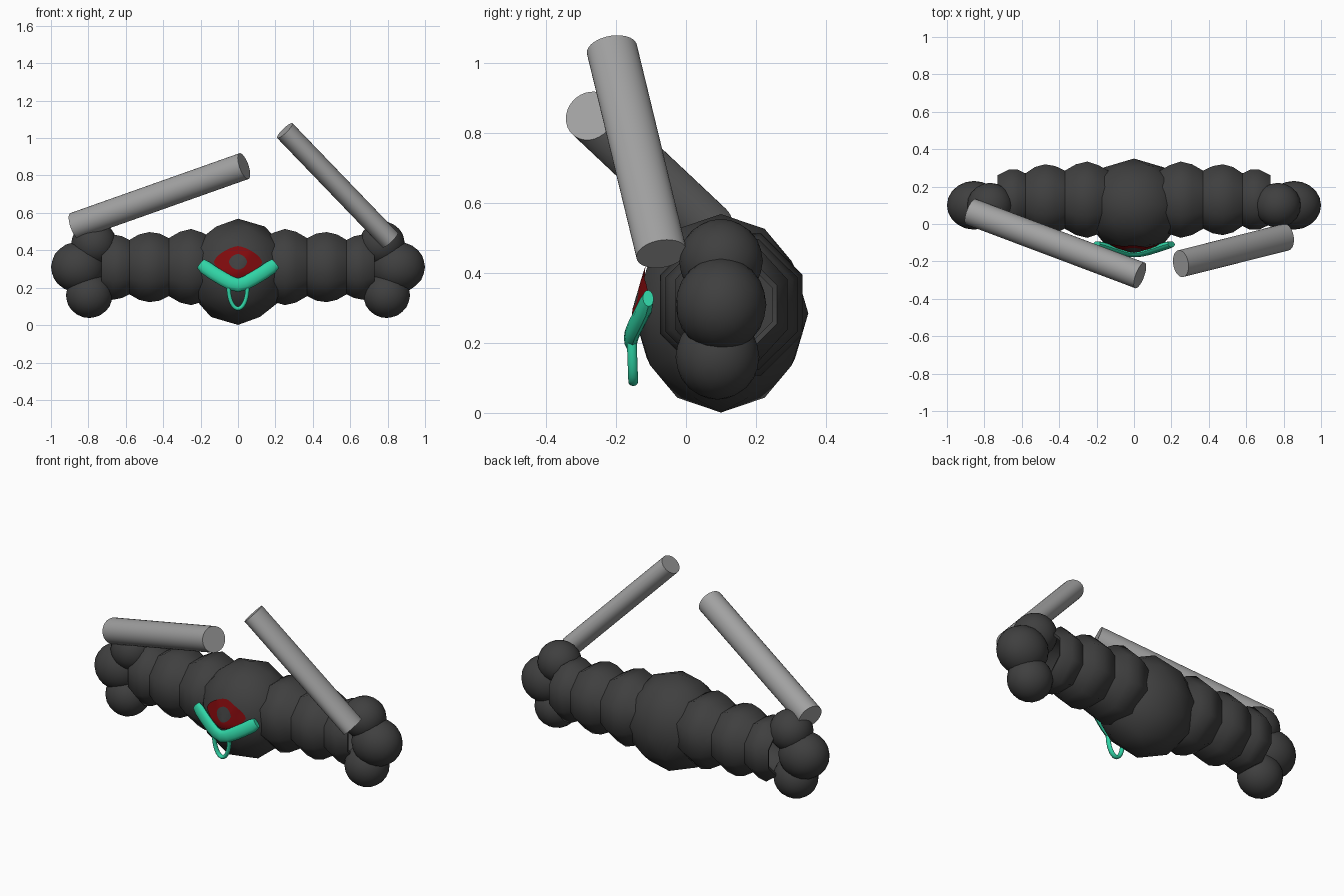
import bpy, bmesh, math
from mathutils import Vector, Matrix
from mathutils.bvhtree import BVHTree

if "Cube" in bpy.data.objects:
    bpy.data.objects.remove(bpy.data.objects["Cube"])


def material(name, rgb):
    m = bpy.data.materials.new(name)
    m.diffuse_color = (*rgb, 1)
    m.use_nodes = True
    m.node_tree.nodes["Principled BSDF"].inputs["Base Color"].default_value = m.diffuse_color
    return m


DARK = material("charcoal", (0.05, 0.05, 0.05))
GREY = material("light grey", (0.36, 0.36, 0.36))
RED = material("deep red", (0.22, 0.003, 0.004))
GREEN = material("mint green", (0.03, 0.66, 0.38))


def finish(name, bm, mats, angle=50):
    bmesh.ops.recalc_face_normals(bm, faces=bm.faces)
    me = bpy.data.meshes.new(name)
    bm.to_mesh(me)
    bm.free()
    for m in mats:
        me.materials.append(m)
    ob = bpy.data.objects.new(name, me)
    bpy.context.collection.objects.link(ob)
    bpy.ops.object.select_all(action='DESELECT')
    ob.select_set(True)
    bpy.context.view_layer.objects.active = ob
    bpy.ops.object.shade_smooth_by_angle(angle=math.radians(angle))
    return ob


def ball(center, radii, subdiv):
    bm = bmesh.new()
    mat = Matrix.Translation(center) @ Matrix.Diagonal((*radii, 1))
    bmesh.ops.create_icosphere(bm, subdivisions=subdiv, radius=1, matrix=mat)
    return bm


def loft(rings, cap_start=True, cap_end=True):
    """Skin a list of closed point rings."""
    bm = bmesh.new()
    vs = [[bm.verts.new(p) for p in r] for r in rings]
    n = len(vs[0])
    for a, b in zip(vs, vs[1:]):
        for i in range(n):
            j = (i + 1) % n
            bm.faces.new((a[i], a[j], b[j], b[i]))
    if cap_start:
        bm.faces.new(vs[0])
    if cap_end:
        bm.faces.new(vs[-1])
    return bm


def ellipse_ring(c, u, v, n, offset=0.0):
    c, u, v = Vector(c), Vector(u), Vector(v)
    angles = [2 * math.pi * (i + offset) / n for i in range(n)]
    return [c + u * math.cos(a) + v * math.sin(a) for a in angles]


# Central body
body_bm = ball((0, 0.1, 0.285), (0.275, 0.25, 0.284), 2)
body_tree = BVHTree.FromBMesh(body_bm)
finish("body", body_bm, [DARK])

# Bulging hollow arms: x, half depth, half height; the last rows fold inside
ARM = [(0.12, 0.15, 0.15), (0.19, 0.19, 0.19), (0.25, 0.21, 0.21),
       (0.31, 0.195, 0.195), (0.37, 0.16, 0.16), (0.42, 0.185, 0.185),
       (0.475, 0.195, 0.193), (0.53, 0.18, 0.18), (0.58, 0.145, 0.15),
       (0.62, 0.165, 0.17), (0.67, 0.165, 0.18), (0.73, 0.135, 0.135),
       (0.725, 0.12, 0.12), (0.66, 0.135, 0.14), (0.56, 0.12, 0.12)]
for side, s in (("left", -1), ("right", 1)):
    rings = [ellipse_ring((s * x, 0.13, 0.31), (0, ry * 1.05, 0), (0, 0, rz * 1.05), 8, 0.5)
             for x, ry, rz in ARM]
    finish(side + "_arm", loft(rings), [DARK])
    # Hand made of three merged lumps
    for part, x, y, z, r in (("palm", 0.855, 0.1, 0.31, (0.145, 0.13, 0.135)),
                             ("upper_knuckle", 0.77, 0.1, 0.435, (0.122, 0.12, 0.12)),
                             ("lower_knuckle", 0.795, 0.09, 0.16, (0.125, 0.12, 0.122))):
        finish(f"{side}_{part}", ball((s * x, y, z), r, 3), [DARK])


# Batons
def baton(name, a, b, r_flat, r_depth):
    a, b = Vector(a), Vector(b)
    d = (b - a).normalized()
    u = d.cross(Vector((0, 1, 0))).normalized()
    v = d.cross(u)
    rings = [ellipse_ring(p, u * r_flat, v * r_depth, 32) for p in (a, b)]
    finish(name, loft(rings), [GREY])


baton("left_baton", (-0.872, 0.065, 0.53), (0.032, -0.275, 0.85), 0.073, 0.073)
baton("right_baton", (0.813, -0.07, 0.455), (0.25, -0.212, 1.04), 0.057, 0.073)

# Eye patch laid on the body, with a dark pupil in its middle rings
bm = bmesh.new()
N = 32
levels = [0.02, 0.2, 0.37, 0.6, 0.8, 1.0]
grid = []
for t in levels:
    row = []
    for i in range(N):
        a = 2 * math.pi * i / N
        pinch = 1 - 0.12 * t * abs(math.sin(2 * a))
        x = 0.13 * t * math.cos(a) * pinch
        z = 0.338 + (0.13 + (0.085 - 0.13) * t) * t * math.sin(a) * pinch
        hit = body_tree.ray_cast(Vector((x, -1, z)), Vector((0, 1, 0)))[0]
        row.append(bm.verts.new((x, hit.y - 0.007, z)))
    grid.append(row)
bm.faces.new(grid[0]).material_index = 1
for k, (a, b) in enumerate(zip(grid, grid[1:])):
    for i in range(N):
        j = (i + 1) % N
        bm.faces.new((a[i], a[j], b[j], b[i])).material_index = 1 if k < 2 else 0
finish("eye_patch", bm, [RED, DARK])


# Rounded bands that follow a path
def band(name, path, r_side, r_depth, closed_tip=True):
    pts = [Vector(p) for p in path]
    rings = []
    for i, p in enumerate(pts):
        d = pts[min(i + 1, len(pts) - 1)] - pts[max(i - 1, 0)]
        d.normalize()
        side = d.cross(Vector((0, 1, 0))).normalized()
        depth = d.cross(side)
        k = 0.8 if closed_tip and i in (0, len(pts) - 1) else 1
        rings.append(ellipse_ring(p, side * r_side * k, depth * r_depth * k, 12))
    finish(name, loft(rings), [GREEN])


# V-shaped face guard
half = [(0.2, -0.108, 0.328), (0.175, -0.115, 0.308), (0.13, -0.13, 0.277),
        (0.08, -0.146, 0.247), (0.04, -0.155, 0.225)]
guard = [(-x, y, z) for x, y, z in half] + [(0, -0.158, 0.214)] + half[::-1]
band("face_guard", guard, 0.037, 0.02)

# Hanging loop under the guard
loop = []
for i in range(17):
    a = math.pi * (1 + i / 16)
    loop.append((0.05 * math.cos(a), -0.155 - 0.004 * math.sin(a), 0.2 + 0.112 * math.sin(a)))
band("chin_loop", loop, 0.011, 0.014, False)
